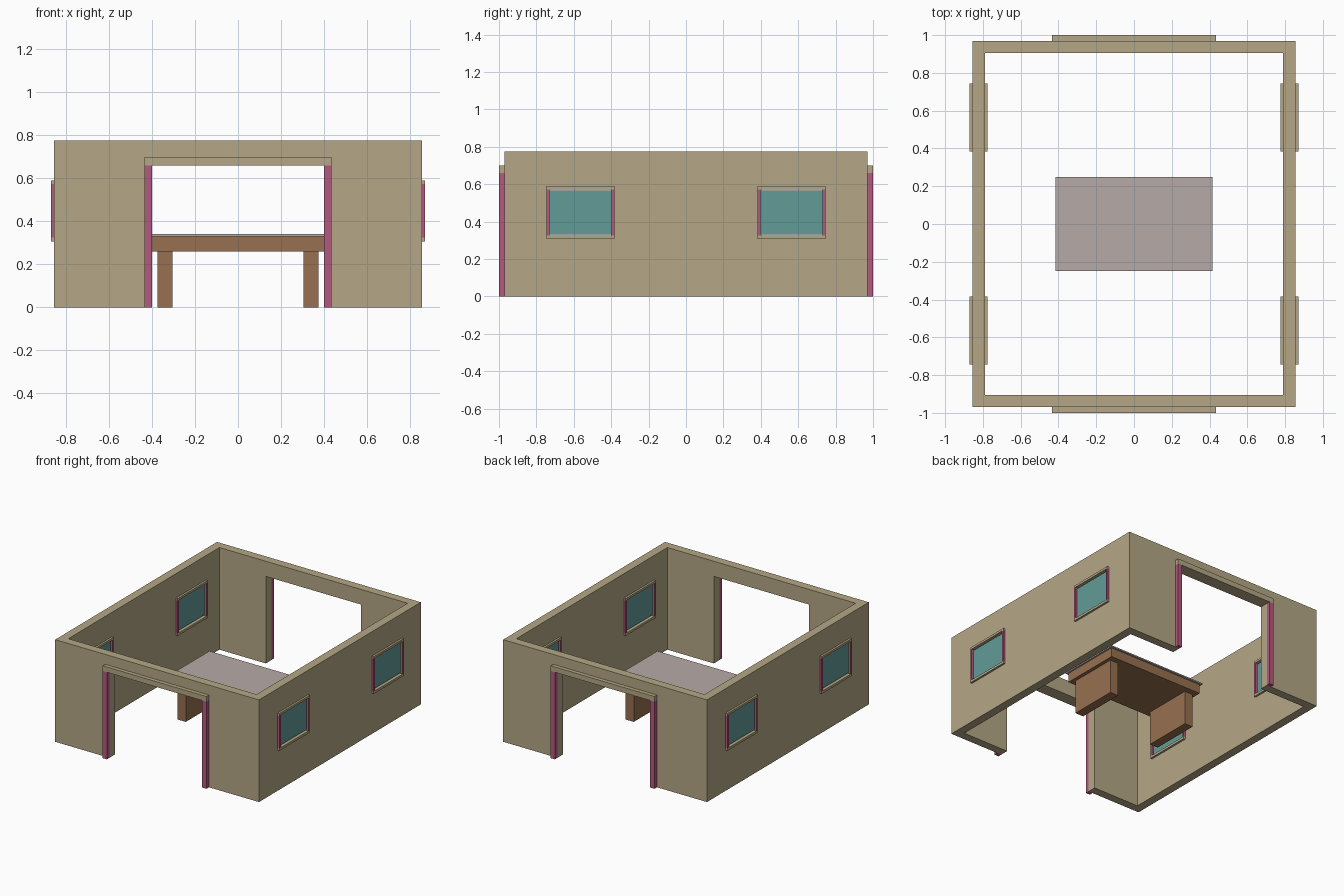
import bpy
import bmesh
from mathutils import Vector

cube = bpy.data.objects.get("Cube")
if cube:
    bpy.data.objects.remove(cube, do_unlink=True)


def material(name, rgb):
    m = bpy.data.materials.new(name)
    m.use_nodes = True
    m.diffuse_color = (*rgb, 1)
    m.node_tree.nodes["Principled BSDF"].inputs["Base Color"].default_value = (*rgb, 1)
    return m


TAN = material("tan wall", (0.46, 0.39, 0.24))
PINK = material("pink trim", (0.45, 0.10, 0.21))
TEAL = material("teal glass", (0.12, 0.33, 0.31))
BROWN = material("brown wood", (0.31, 0.16, 0.08))
MAUVE = material("mauve tabletop", (0.47, 0.40, 0.38))


def box(name, x, y, z, mat):
    """Box from (low, high) ranges on each axis."""
    spans = [sorted(r) for r in (x, y, z)]
    size = Vector([hi - lo for lo, hi in spans])
    bm = bmesh.new()
    bmesh.ops.create_cube(bm, size=1)
    for v in bm.verts:
        v.co = v.co * size
    mesh = bpy.data.meshes.new(name)
    bm.to_mesh(mesh)
    bm.free()
    mesh.materials.append(mat)
    ob = bpy.data.objects.new(name, mesh)
    ob.location = [(lo + hi) / 2 for lo, hi in spans]
    bpy.context.collection.objects.link(ob)
    return ob


def cut(target, x, y, z):
    """Subtract a box from the target and discard the cutter."""
    cutter = box("cutter", x, y, z, TAN)
    cutter.hide_render = True
    mod = target.modifiers.new("opening", "BOOLEAN")
    mod.operation = "DIFFERENCE"
    mod.solver = "EXACT"
    mod.object = cutter
    bpy.context.view_layer.objects.active = target
    bpy.ops.object.modifier_apply(modifier=mod.name)
    bpy.data.objects.remove(cutter, do_unlink=True)


# Main dimensions
OX, OY, H = 0.855, 0.97, 0.775        # outer walls
IX, IY = 0.79, 0.905                  # inner walls
DOOR, DOOR_OUT = 0.40, 0.435          # doorway and its frame
DOOR_H, LINTEL = 0.66, 0.70
W0, W1, W2, W3 = 0.383, 0.398, 0.73, 0.745      # window frame and opening along y
S0, S1, S2, S3 = 0.307, 0.325, 0.573, 0.59      # window frame and opening in z
LIP = 0.015                           # how far window trim stands out

# Walls with doorways front and back, two windows each side
walls = box("walls", (-OX, OX), (-OY, OY), (0, H), TAN)
cut(walls, (-IX, IX), (-IY, IY), (-1, 1))
cut(walls, (-DOOR, DOOR), (-2, 2), (-1, DOOR_H))
for s in (-1, 1):
    cut(walls, (-2, 2), (s * W1, s * W2), (S1, S2))

# Door frames
for s, end in ((-1, "front"), (1, "back")):
    depth = (s * OY, s * 1.0)
    box(end + "_door_lintel", (-DOOR_OUT, DOOR_OUT), depth, (DOOR_H, LINTEL), TAN)
    for t, side in ((-1, "right"), (1, "left")):
        box(f"{end}_door_post_{side}", (t * DOOR, t * DOOR_OUT), depth, (0, DOOR_H), PINK)

# Windows: glass in the wall, trim on both faces
for sx, side in ((-1, "right"), (1, "left")):
    for sy, end in ((-1, "front"), (1, "back")):
        name = f"{side}_{end}_window"
        box(name + "_glass", (sx * (IX + 0.002), sx * (OX - 0.002)),
            (sy * W1, sy * W2), (S1 + 0.006, S2 - 0.006), TEAL)
        for face, a, b in (("outer", OX, OX + LIP), ("inner", IX - LIP, IX)):
            depth = (sx * a, sx * b)
            for part, lo, hi in (("sill", S0, S1), ("head", S2, S3)):
                box(f"{name}_{face}_{part}", depth, (sy * W0, sy * W3), (lo, hi), TAN)
            for part, lo, hi in (("near", W0, W1), ("far", W2, W3)):
                box(f"{name}_{face}_{part}_jamb", depth, (sy * lo, sy * hi), (S1, S2), PINK)

# Table: thin top, thick slab, two panel legs
box("table_top", (-0.415, 0.415), (-0.25, 0.25), (0.33, 0.34), MAUVE)
box("table_slab", (-0.402, 0.402), (-0.235, 0.235), (0.26, 0.33), BROWN)
for s, side in ((-1, "right"), (1, "left")):
    box("table_leg_" + side, (s * 0.305, s * 0.375), (-0.19, 0.19), (0, 0.26), BROWN)
